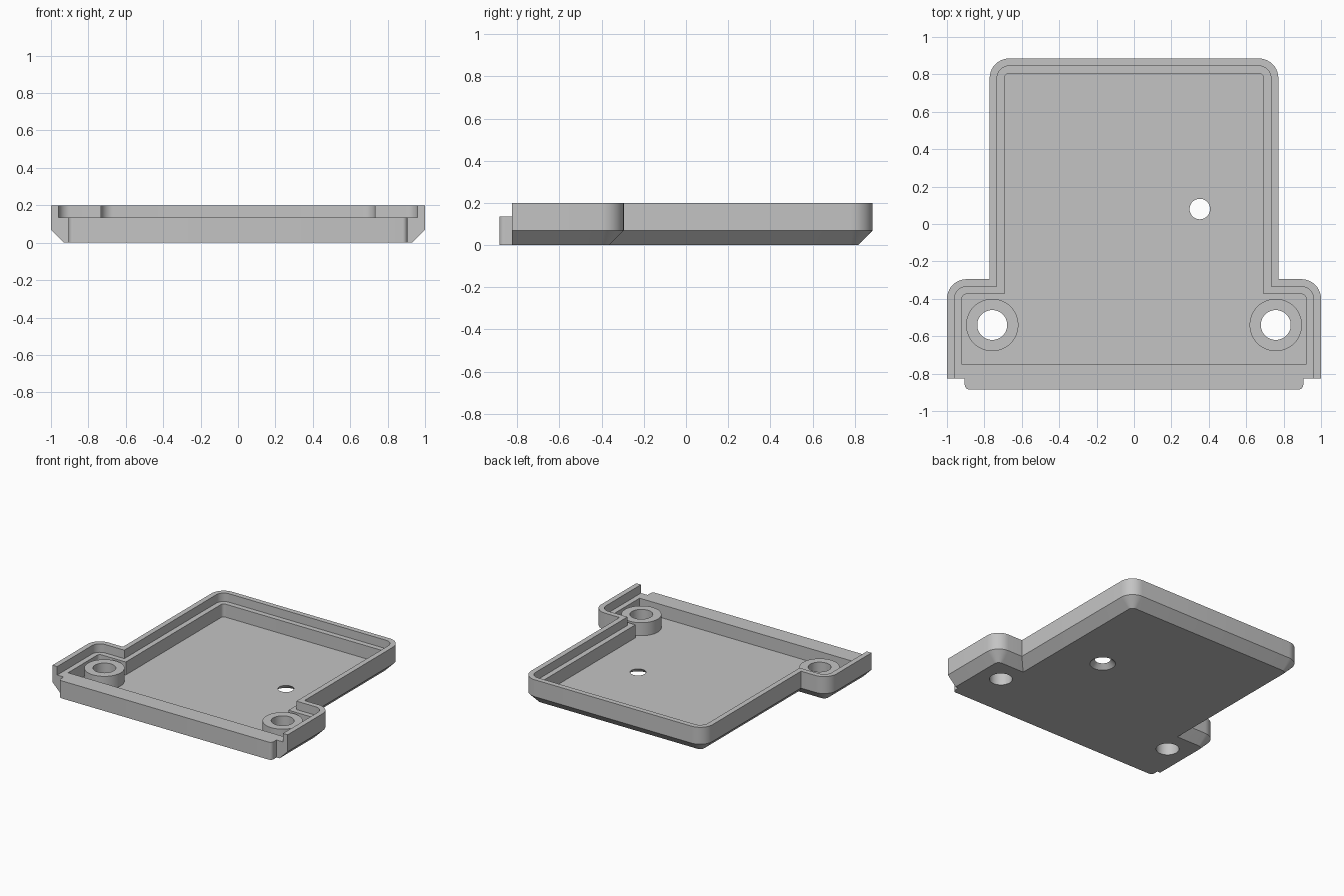
import bpy, bmesh
from math import sin, cos, pi

cube = bpy.data.objects.get("Cube")
if cube:
    bpy.data.objects.remove(cube, do_unlink=True)

grey = bpy.data.materials.new("light grey plastic")
grey.use_nodes = True
grey.diffuse_color = (0.55, 0.55, 0.55, 1)
grey.node_tree.nodes["Principled BSDF"].inputs["Base Color"].default_value = (0.55, 0.55, 0.55, 1)

FRONT, BACK, STEP = -0.825, 0.885, -0.295
WIDE, NARROW, RADIUS = 1.0, 0.772, 0.105
FLOOR, LEDGE, CHAMFER, TOP = 0.035, 0.135, 0.07, 0.2
SEG = 10


def finish(name, bm):
    bmesh.ops.recalc_face_normals(bm, faces=bm.faces)
    mesh = bpy.data.meshes.new(name)
    bm.to_mesh(mesh)
    bm.free()
    mesh.materials.append(grey)
    obj = bpy.data.objects.new(name, mesh)
    bpy.context.collection.objects.link(obj)
    return obj


def outline(inset, front=FRONT):
    """T-shaped outline from front right corner round the back to front left."""
    r = max(RADIUS - inset, 0.02)

    def corner(x, y):
        return [(x - r + r * cos(i * pi / 2 / SEG), y - r + r * sin(i * pi / 2 / SEG))
                for i in range(SEG + 1)]

    half = [(WIDE - inset, front)]
    half += corner(WIDE - inset, STEP - inset)
    half.append((NARROW - inset, STEP - inset))
    half += corner(NARROW - inset, BACK - inset)
    return half + [(-x, y) for x, y in reversed(half)]


def cone(name, x, y, z0, z1, r0, r1):
    bm = bmesh.new()
    bmesh.ops.create_cone(bm, cap_ends=True, segments=48, radius1=r0, radius2=r1, depth=z1 - z0)
    bmesh.ops.translate(bm, verts=bm.verts, vec=(x, y, (z0 + z1) / 2))
    return finish(name, bm)


def combine(target, tool, operation):
    mod = target.modifiers.new("join", "BOOLEAN")
    mod.operation, mod.solver, mod.object = operation, "EXACT", tool
    bpy.context.view_layer.objects.active = target
    bpy.ops.object.modifier_apply(modifier=mod.name)
    bpy.data.objects.remove(tool, do_unlink=True)


# Tray: chamfered underside, rim open at the front, ledge and pocket
bm = bmesh.new()
sections = [(CHAMFER, 0, FRONT), (0, CHAMFER, FRONT), (0, TOP, FRONT), (0.04, TOP, FRONT),
            (0.04, LEDGE, FRONT), (0.08, LEDGE, -0.75), (0.08, FLOOR, -0.75)]
loops = [[bm.verts.new((x, y, z)) for x, y in outline(d, f)] for d, z, f in sections]
n = len(loops[0])
for k, (a, b) in enumerate(zip(loops, loops[1:])):
    for i in range(n if k >= 4 else n - 1):
        j = (i + 1) % n
        bm.faces.new((a[i], a[j], b[j], b[i]))
bm.faces.new(loops[0])
bm.faces.new(loops[-1])
# Front end face, stepping down between the rim ends
bm.faces.new([l[0] for l in loops[:5]] + [l[-1] for l in reversed(loops[:5])])
tray = finish("tray", bm)

# Screw bosses with through bores
for side in (-1, 1):
    combine(tray, cone("boss", side * 0.758, -0.54, 0.02, LEDGE, 0.14, 0.14), "UNION")
    combine(tray, cone("bore", side * 0.758, -0.54, -0.1, 0.3, 0.08, 0.08), "DIFFERENCE")

# Small hole, countersunk from below
combine(tray, cone("countersink", 0.352, 0.08, -0.01, 0.045, 0.099, 0.045), "DIFFERENCE")

# Front lip with rounded ends
bm = bmesh.new()
bmesh.ops.create_cube(bm, size=1)
bmesh.ops.scale(bm, verts=bm.verts, vec=(1.81, BACK + FRONT, LEDGE))
bmesh.ops.translate(bm, verts=bm.verts, vec=(0, (FRONT - BACK) / 2, LEDGE / 2))
ends = [e for e in bm.edges
        if all(v.co.y < FRONT - 0.03 for v in e.verts)
        and abs(e.verts[0].co.z - e.verts[1].co.z) > 0.1]
bmesh.ops.bevel(bm, geom=ends, offset=0.025, segments=6, profile=0.5, affect="EDGES")
lip = finish("front_lip", bm)

# Smooth shading on the rounded corners and bores
bpy.ops.object.select_all(action="DESELECT")
for obj in (tray, lip):
    obj.select_set(True)
bpy.context.view_layer.objects.active = tray
bpy.ops.object.shade_smooth_by_angle(angle=pi / 6)
